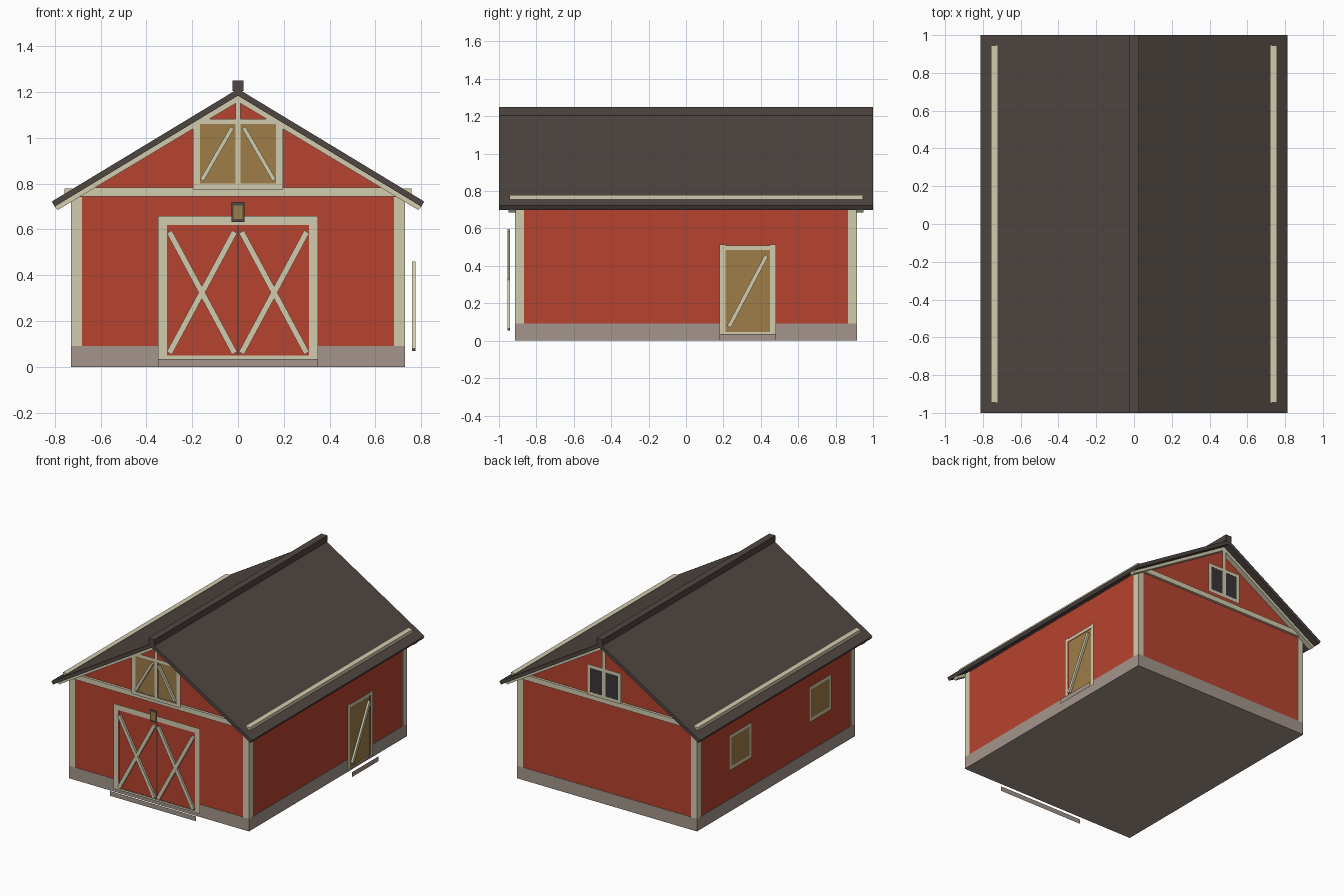
import bpy, bmesh, math
from mathutils import Vector

if "Cube" in bpy.data.objects:
    bpy.data.objects.remove(bpy.data.objects["Cube"])


def material(name, rgb):
    m = bpy.data.materials.new(name)
    m.diffuse_color = (*rgb, 1)
    m.use_nodes = True
    m.node_tree.nodes["Principled BSDF"].inputs["Base Color"].default_value = m.diffuse_color
    return m


RED = material("barn red", (0.47, 0.056, 0.029))
CREAM = material("cream trim", (0.64, 0.60, 0.42))
STONE = material("foundation stone", (0.37, 0.30, 0.26))
TAN = material("tan panel", (0.34, 0.205, 0.064))
ROOF = material("roof brown", (0.078, 0.061, 0.053))
PANE = material("dark pane", (0.04, 0.036, 0.036))

# Wall-local (u across, v up, d outward from centre) to world
SIDES = {
    "front": lambda u, v, d: (u, -d, v),
    "back": lambda u, v, d: (-u, d, v),
    "right": lambda u, v, d: (d, u, v),
    "left": lambda u, v, d: (-d, -u, v),
}


def finish(bm, name, mat):
    me = bpy.data.meshes.new(name)
    bm.to_mesh(me)
    bm.free()
    me.materials.append(mat)
    ob = bpy.data.objects.new(name, me)
    bpy.context.collection.objects.link(ob)
    return ob


def shapes(name, mat, side, polys, d0, d1=None):
    """Counter-clockwise outlines on a wall; flat at d0, or solid from d0 to d1."""
    bm = bmesh.new()
    f = SIDES[side]
    for poly in polys:
        top = [bm.verts.new(f(u, v, d0 if d1 is None else d1)) for u, v in poly]
        bm.faces.new(top)
        if d1 is not None:
            low = [bm.verts.new(f(u, v, d0)) for u, v in poly]
            bm.faces.new(low[::-1])
            n = len(poly)
            for i in range(n):
                j = (i + 1) % n
                bm.faces.new((top[j], top[i], low[i], low[j]))
    return finish(bm, name, mat)


def rect(u0, u1, v0, v1):
    return [(u0, v0), (u1, v0), (u1, v1), (u0, v1)]


def bar(a, b, w):
    """Outline of a slanted board from a to b."""
    a, b = Vector(a), Vector(b)
    t = (b - a).normalized() * (w / 2)
    n = Vector((-t.y, t.x))
    return [tuple(a - n), tuple(b - n), tuple(b + n), tuple(a + n)]


def frame(u0, u1, v0, v1, w):
    return [rect(u0, u0 + w, v0, v1), rect(u1 - w, u1, v0, v1),
            rect(u0 + w, u1 - w, v0, v0 + w), rect(u0 + w, u1 - w, v1 - w, v1)]


def mirrored(poly):
    return [(-u, v) for u, v in reversed(poly)]


# Body
shapes("foundation", STONE, "front", [rect(-0.73, 0.73, 0, 0.092)], -0.915, 0.915)
shapes("walls", RED, "front",
       [[(-0.727, 0.09), (0.727, 0.09), (0.727, 0.74), (0, 1.182), (-0.727, 0.74)]], -0.912, 0.912)
for y0 in (-0.915, 0.867):
    p = rect(0.682, 0.73, 0.092, 0.742)
    shapes("corner_boards", CREAM, "back", [p, mirrored(p)], y0, y0 + 0.048)

# Roof, ridge cap and eave rails
shapes("roof", ROOF, "front",
       [[(0, 1.214), (-0.813, 0.722), (-0.80, 0.70), (0, 1.184), (0.80, 0.70), (0.813, 0.722)]], -1, 1)
shapes("ridge_cap", ROOF, "front", [rect(-0.025, 0.025, 1.205, 1.25)], -1, 1)
p = rect(0.722, 0.758, 0.745, 0.78)
shapes("eave_rails", CREAM, "front", [p, mirrored(p)], -0.945, 0.945)

# Gable trim on both ends
for side in ("front", "back"):
    p = [(0, 1.184), (0, 1.157), (0.787, 0.685), (0.80, 0.70)]
    shapes("rake_trim", CREAM, side, [p, mirrored(p)], 0.91, 0.95)
    shapes("gable_band", CREAM, side, [rect(-0.70, 0.70, 0.745, 0.783)], 0.91, 0.93)

# Main double door
shapes("main_door_leaves", RED, "front", [rect(-0.31, 0.31, 0.05, 0.62)], 0.936)
shapes("main_door_gap", PANE, "front", [rect(-0.003, 0.003, 0.05, 0.62)], 0.939)
shapes("main_door_frame", CREAM, "front",
       [rect(-0.35, -0.31, 0.035, 0.66), rect(0.31, 0.35, 0.035, 0.66),
        rect(-0.31, 0.31, 0.62, 0.66), rect(-0.31, 0.31, 0.035, 0.05)], 0.94)
up, down = bar((0.015, 0.06), (0.30, 0.59), 0.026), bar((0.015, 0.59), (0.30, 0.06), 0.026)
shapes("main_door_braces_a", CREAM, "front", [up, mirrored(up)], 0.94, 0.955)
shapes("main_door_braces_b", CREAM, "front", [down, mirrored(down)], 0.94, 0.954)
shapes("main_door_sill", STONE, "front", [rect(-0.35, 0.35, 0, 0.035)], 0.985)

# Lamp above the main door
shapes("lamp_case", ROOF, "front", [rect(-0.029, 0.029, 0.632, 0.72)], 0.98)
shapes("lamp_glass", TAN, "front", [rect(-0.02, 0.02, 0.645, 0.705)], 0.984)

# Hay loft doors at the front
p = rect(0.012, 0.168, 0.80, 1.06)
shapes("loft_doors", TAN, "front", [p, mirrored(p)], 0.945)
p = rect(0.165, 0.197, 0.775, 1.062)
shapes("loft_frame", CREAM, "front",
       [p, mirrored(p), rect(-0.165, 0.165, 0.775, 0.80), rect(-0.165, 0.165, 1.06, 1.083)], 0.95)
shapes("loft_post", CREAM, "front", [rect(-0.012, 0.012, 0.80, 1.17)], 0.951)
p = bar((0.025, 1.045), (0.158, 0.815), 0.018)
shapes("loft_braces", CREAM, "front", [p, mirrored(p)], 0.948, 0.965)

# Loft window at the back
shapes("back_loft_panes", PANE, "back", [rect(-0.115, 0.115, 0.81, 0.99)], 0.945)
shapes("back_loft_frame", CREAM, "back", frame(-0.137, 0.137, 0.787, 1.012, 0.025), 0.95)
shapes("back_loft_post", CREAM, "back", [rect(-0.015, 0.015, 0.79, 1.17)], 0.951)

# Side door on the right
shapes("side_door_panel", TAN, "right", [rect(0.21, 0.45, 0.045, 0.485)], 0.756)
shapes("side_door_frame", CREAM, "right",
       [rect(0.18, 0.21, 0.035, 0.515), rect(0.45, 0.48, 0.035, 0.515),
        rect(0.21, 0.45, 0.485, 0.51), rect(0.21, 0.45, 0.035, 0.047)], 0.76)
shapes("side_door_brace", CREAM, "right", [bar((0.23, 0.075), (0.43, 0.455), 0.022)], 0.76, 0.775)
shapes("side_door_sill", STONE, "right", [rect(0.178, 0.482, 0, 0.035)], 0.80)

# Two windows on the left
for u in (-0.455, 0.47):
    shapes("side_window_pane", TAN, "left", [rect(u - 0.115, u + 0.115, 0.34, 0.57)], 0.756)
    shapes("side_window_frame", CREAM, "left", frame(u - 0.132, u + 0.132, 0.325, 0.585, 0.026), 0.76)
